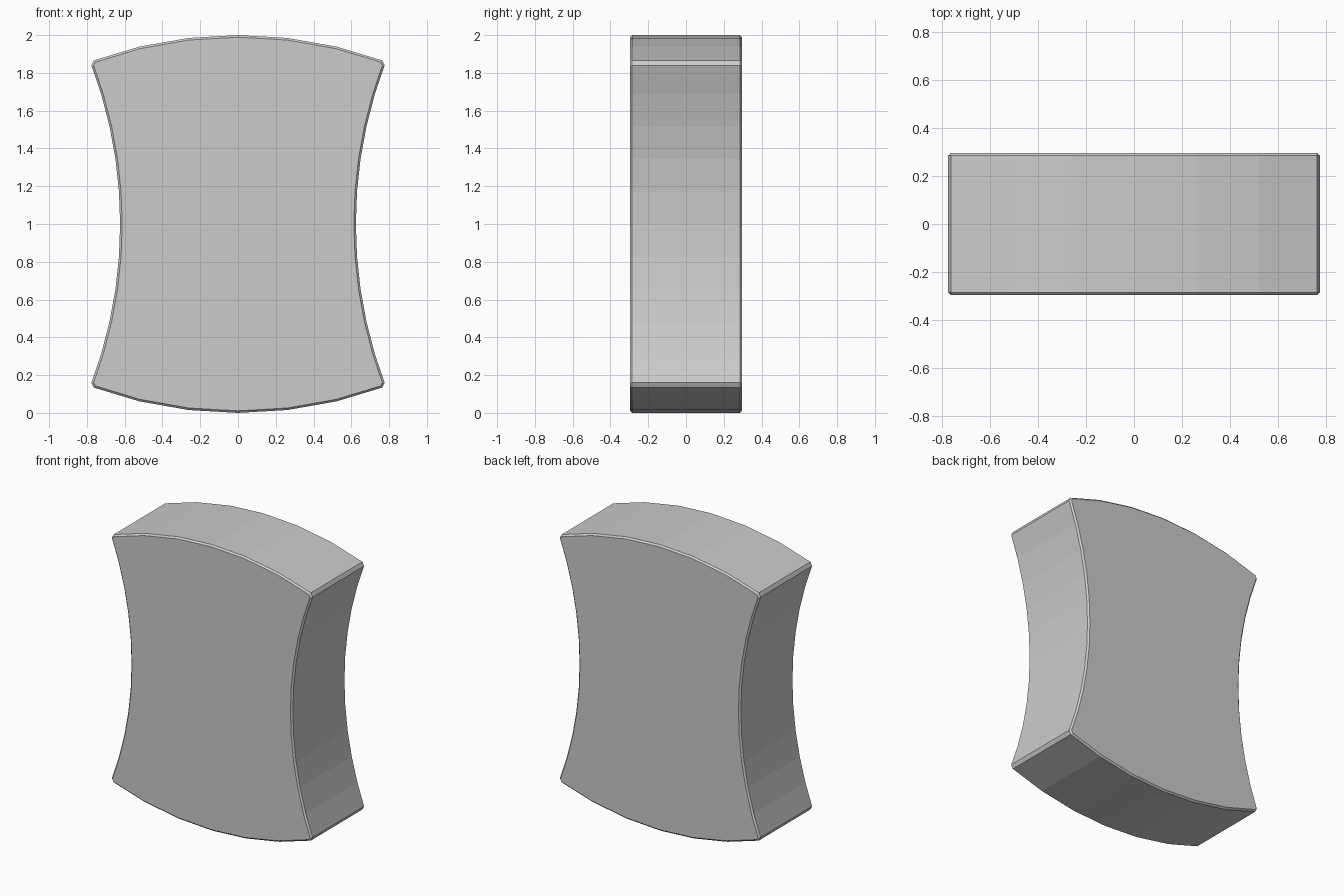
import bpy, bmesh
from math import sqrt
from mathutils import Vector

if "Cube" in bpy.data.objects:
    bpy.data.objects.remove(bpy.data.objects["Cube"])

CORNER = Vector((0.783, 0.86))   # sharp corner of the outline, measured from its centre
WAIST, CROWN = 0.624, 1.0        # half-width at the waist, half-height at the crown
HALF_DEPTH, CHAMFER, RIM = 0.296, 0.021, 0.011


def arc_drop(t, span, sag):
    """Distance a circular arc falls from its middle at offset t."""
    r = (span * span + sag * sag) / (2 * sag)
    return r - sqrt(r * r - t * t)


def step_from_corner(p):
    return CORNER + (p - CORNER).normalized() * CHAMFER


# quarter outline: waist up to the corner, chamfer, then in to the crown
side = [Vector((WAIST + arc_drop(z, CORNER.y, CORNER.x - WAIST), z))
        for z in (CORNER.y * i / 5 for i in range(5))]
top = [Vector((x, CROWN - arc_drop(x, CORNER.x, CROWN - CORNER.y)))
       for x in (CORNER.x * i / 3 for i in (2, 1, 0))]
quarter = side + [step_from_corner(side[-1]), step_from_corner(top[0])] + top

# mirror to the full outline
half = quarter + [Vector((-p.x, p.y)) for p in reversed(quarter[:-1])]
outline = half + [Vector((p.x, -p.y)) for p in reversed(half[1:-1])]

# extrude through the depth and bevel the front and back rims
bm = bmesh.new()
face = bm.faces.new([bm.verts.new((p.x, -HALF_DEPTH, p.y + 1)) for p in outline])
ext = bmesh.ops.extrude_face_region(bm, geom=[face], use_keep_orig=True)
moved = [g for g in ext["geom"] if isinstance(g, bmesh.types.BMVert)]
bmesh.ops.translate(bm, verts=moved, vec=(0, 2 * HALF_DEPTH, 0))
bmesh.ops.recalc_face_normals(bm, faces=bm.faces)
rims = [e for e in bm.edges if abs(e.verts[0].co.y - e.verts[1].co.y) < 1e-5]
bmesh.ops.bevel(bm, geom=rims, offset=RIM, segments=1, profile=0.5, affect='EDGES')
bmesh.ops.recalc_face_normals(bm, faces=bm.faces)

mesh = bpy.data.meshes.new("waisted_block")
bm.to_mesh(mesh)
bm.free()
bpy.context.collection.objects.link(bpy.data.objects.new("waisted_block", mesh))
